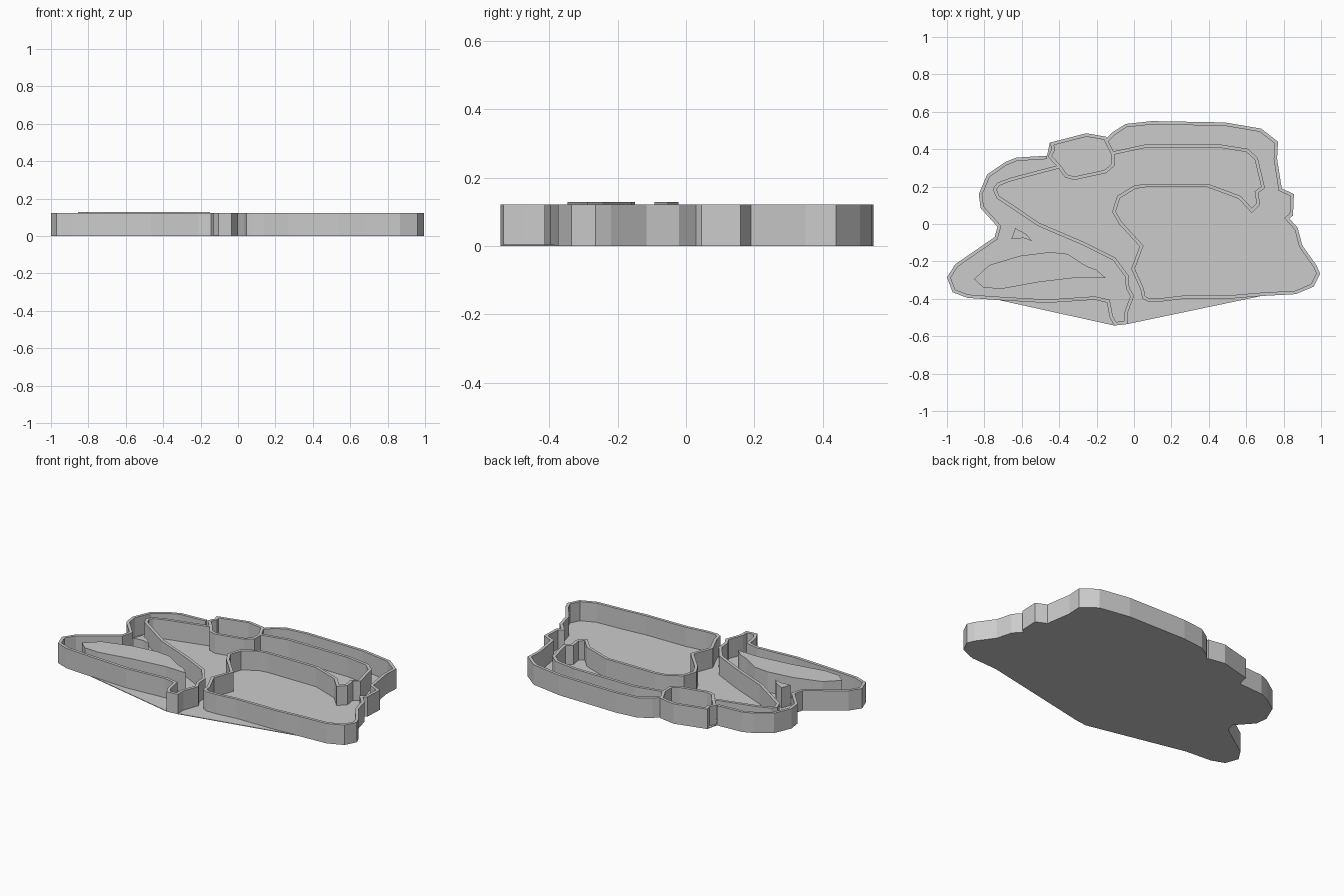
import bpy, bmesh
from mathutils import Vector

if "Cube" in bpy.data.objects:
    bpy.data.objects.remove(bpy.data.objects["Cube"])

WALL_H, WALL_T, PLATE_T, RAISED_H = 0.122, 0.018, 0.004, 0.129

# Outline curves, all running counter-clockwise (enclosed side on the left)
left_outer = [(-.465, .365), (-.63, .355), (-.69, .33), (-.785, .265), (-.83, .16), (-.82, .085),
              (-.73, -.015), (-.745, -.07), (-.955, -.215), (-1, -.285), (-.97, -.365),
              (-.89, -.395), (-.72, -.407), (-.465, -.422), (-.21, -.405), (-.145, -.42),
              (-.13, -.50), (-.105, -.543), (-.035, -.535)]
left_inner = [(-.035, -.48), (0, -.385), (-.025, -.34), (-.03, -.275), (-.10, -.18), (-.27, -.095),
              (-.505, .005), (-.72, .15), (-.735, .185), (-.72, .205), (-.655, .23), (-.40, .297)]
right_inner = [(-.11, .37), (.06, .407), (.46, .407), (.60, .385), (.645, .345), (.68, .20),
               (.645, .175), (.655, .11), (.63, .085), (.57, .15), (.395, .215), (.06, .215),
               (.0, .205), (-.09, .15), (-.117, .065), (-.08, 0), (.03, -.12), (-.015, -.24),
               (.035, -.35), (.045, -.40)]
right_outer = [(.075, -.415), (.14, -.415), (.27, -.40), (.54, -.397), (.68, -.385), (.865, -.375),
               (.96, -.335), (.995, -.265), (.975, -.22), (.90, -.115), (.875, -.02), (.83, .03),
               (.85, .045), (.855, .16), (.79, .19), (.765, .35), (.77, .44), (.68, .51),
               (.485, .543), (.095, .55), (-.045, .535), (-.115, .49), (-.15, .455)]
hexagon = [(-.15, .467), (-.255, .485), (-.45, .435), (-.44, .40), (-.46, .36), (-.405, .30),
           (-.37, .25), (-.32, .235), (-.15, .272), (-.105, .31), (-.105, .38)]
leaf = [(-.855, -.295), (-.775, -.22), (-.61, -.17), (-.45, -.15), (-.355, -.16), (-.255, -.225),
        (-.20, -.245), (-.15, -.29), (-.29, -.285), (-.505, -.31), (-.71, -.347), (-.805, -.34)]
chip = [(-.635, -.022), (-.575, -.055), (-.545, -.092), (-.59, -.075), (-.655, -.08)]


def finish(bm, name):
    bmesh.ops.recalc_face_normals(bm, faces=bm.faces)
    mesh = bpy.data.meshes.new(name)
    bm.to_mesh(mesh)
    bm.free()
    bpy.context.collection.objects.link(bpy.data.objects.new(name, mesh))


def prism(name, pts, z0, z1):
    bm = bmesh.new()
    face = bm.faces.new([bm.verts.new((x, y, z0)) for x, y in pts])
    new = bmesh.ops.extrude_face_region(bm, geom=[face], use_keep_orig=True)["geom"]
    bmesh.ops.translate(bm, vec=(0, 0, z1 - z0),
                        verts=[g for g in new if isinstance(g, bmesh.types.BMVert)])
    finish(bm, name)


def wall(name, pts, closed=False):
    """Thin upright band whose thickness lies to the left of the path."""
    p = [Vector(q) for q in pts]
    n = len(p)
    bm = bmesh.new()
    rings = []
    for i, q in enumerate(p):
        a = (q - p[i - 1]).normalized() if closed or i else None
        b = (p[(i + 1) % n] - q).normalized() if closed or i < n - 1 else a
        a = a or b
        na, nb = Vector((-a.y, a.x)), Vector((-b.y, b.x))
        m = na + nb
        r = q + m * WALL_T / max(1 + na.dot(nb), 0.5)
        rings.append([bm.verts.new((v.x, v.y, z))
                      for v, z in ((q, 0.001), (r, 0.001), (r, WALL_H), (q, WALL_H))])
    for i in range(n if closed else n - 1):
        s, t = rings[i], rings[(i + 1) % n]
        for k in range(4):
            bm.faces.new((s[k], s[(k + 1) % 4], t[(k + 1) % 4], t[k]))
    if not closed:
        bm.faces.new(rings[0])
        bm.faces.new(rings[-1])
    finish(bm, name)


# Thin floor under everything, with straight edges to the lower stem
prism("base_plate", left_outer[:13] + left_outer[17:] + right_outer[4:] + hexagon[:3], 0, PLATE_T)

# Upright outline walls
wall("left_wall", left_outer + left_inner)
wall("right_wall", right_inner + right_outer)
wall("hexagon_wall", hexagon, closed=True)

# Solid raised islands
prism("raised_leaf", leaf, 0.001, RAISED_H)
prism("raised_chip", chip, 0.001, RAISED_H)
